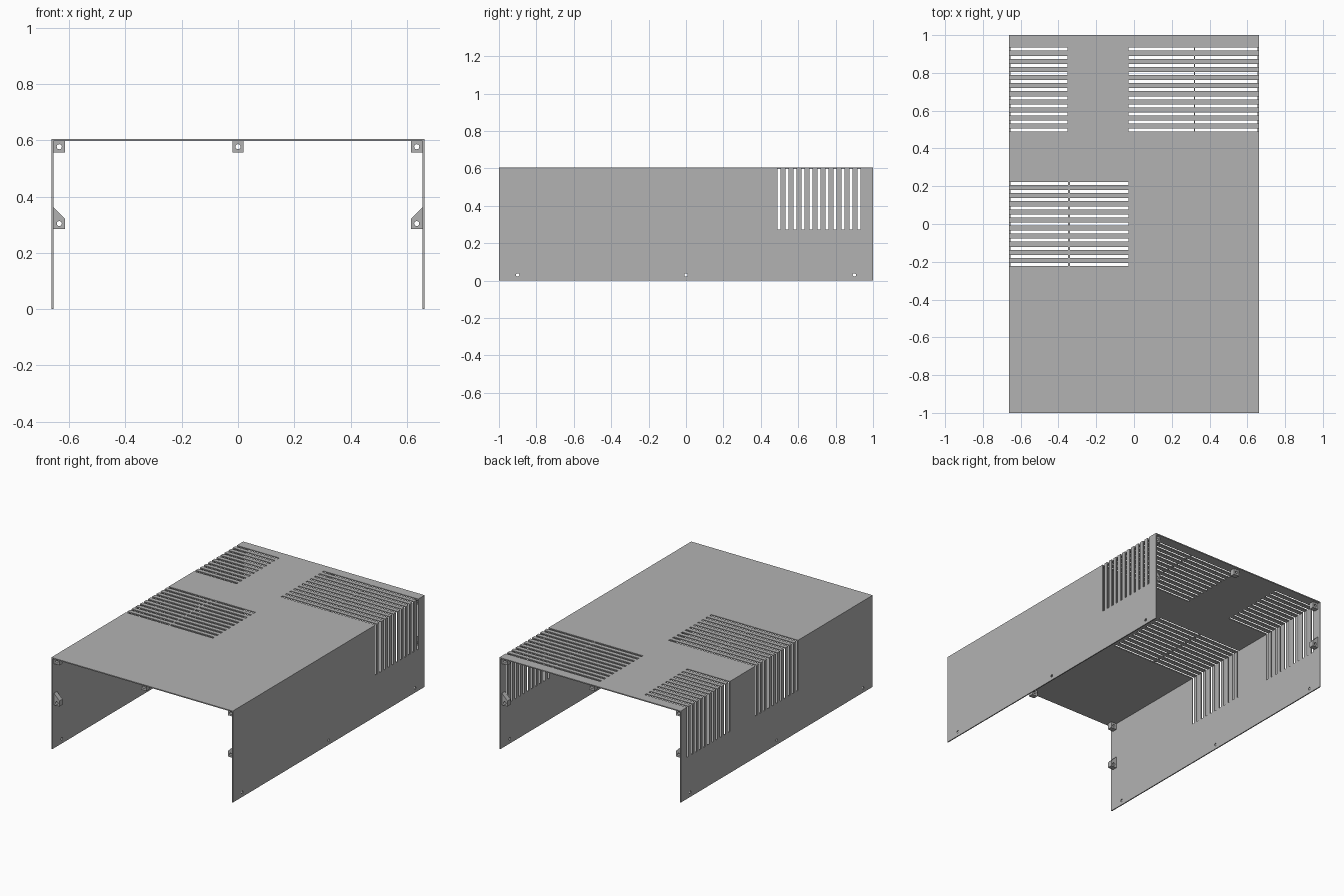
import bpy, bmesh, math
from mathutils import Matrix

cube = bpy.data.objects.get("Cube")
if cube:
    bpy.data.objects.remove(cube, do_unlink=True)

W, H, T = 0.662, 0.604, 0.007      # half width, height, sheet thickness
SLOT, PITCH, COUNT = 0.016, 0.0429, 11

grey = bpy.data.materials.new("sheet_grey")
grey.use_nodes = True
colour = (0.45, 0.45, 0.45, 1)
grey.diffuse_color = colour
grey.node_tree.nodes["Principled BSDF"].inputs["Base Color"].default_value = colour


def add_prism(bm, profile, y0, y1):
    """Extrude an x-z outline from y0 to y1."""
    face = bm.faces.new([bm.verts.new((x, y0, z)) for x, z in profile])
    out = bmesh.ops.extrude_face_region(bm, geom=[face])
    verts = [v for v in out["geom"] if isinstance(v, bmesh.types.BMVert)]
    bmesh.ops.translate(bm, verts=verts, vec=(0, y1 - y0, 0))


def add_rod(bm, centre, axis, radius, length):
    turn = Matrix.Rotation(math.pi / 2, 4, 'Y' if axis == 'X' else 'X')
    bmesh.ops.create_cone(bm, cap_ends=True, segments=20, radius1=radius, radius2=radius,
                          depth=length, matrix=Matrix.Translation(centre) @ turn)


def finish(bm, name):
    bmesh.ops.recalc_face_normals(bm, faces=bm.faces)
    mesh = bpy.data.meshes.new(name)
    bm.to_mesh(mesh)
    bm.free()
    mesh.materials.append(grey)
    obj = bpy.data.objects.new(name, mesh)
    bpy.context.collection.objects.link(obj)
    return obj


def cut(obj, cutter):
    cutter.hide_render = True
    mod = obj.modifiers.new("holes", 'BOOLEAN')
    mod.operation, mod.solver, mod.object = 'DIFFERENCE', 'EXACT', cutter
    bpy.context.view_layer.objects.active = obj
    bpy.ops.object.modifier_apply(modifier=mod.name)
    bpy.data.objects.remove(cutter, do_unlink=True)


# Folded cover: roof and two side walls in one sheet
bm = bmesh.new()
add_prism(bm, [(-W, 0), (-W, H), (W, H), (W, 0),
               (W - T, 0), (W - T, H - T), (T - W, H - T), (T - W, 0)], -1, 1)
cover = finish(bm, "cover")


# Vent slots: some wrap over the roof edge and down the wall
def wrapped_slot(side, inner_x):
    inner, out = side * (W - 0.03), side * (W + 0.03)
    return [(inner_x, H + 0.03), (out, H + 0.03), (out, 0.273),
            (inner, 0.273), (inner, H - 0.03), (inner_x, H - 0.03)]


def roof_slot(x0, x1):
    return [(x0, H - 0.03), (x0, H + 0.03), (x1, H + 0.03), (x1, H - 0.03)]


banks = [(0.711, wrapped_slot(-1, -0.352)),
         (0.711, roof_slot(-0.028, 0.317)),
         (0.711, wrapped_slot(1, 0.324)),
         (0.0, wrapped_slot(-1, -0.350)),
         (0.0, roof_slot(-0.340, -0.028))]
bm = bmesh.new()
for centre, profile in banks:
    for i in range(COUNT):
        y = centre + (i - (COUNT - 1) / 2) * PITCH
        add_prism(bm, profile, y - SLOT / 2, y + SLOT / 2)

# Screw holes along the lower edge of both walls
for y in (-0.9, 0, 0.9):
    for side in (-1, 1):
        add_rod(bm, (side * W, y, 0.03), 'X', 0.009, 0.08)
cut(cover, finish(bm, "cover_cutter"))


# Mounting lugs inside both open ends, each with a screw hole
def lug(name, profile, hole, end):
    y0, y1 = sorted((end * 0.982, end * 0.95))
    bm = bmesh.new()
    add_prism(bm, profile, y0, y1)
    obj = finish(bm, name)
    bm = bmesh.new()
    add_rod(bm, (hole[0], end * 0.966, hole[1]), 'Y', 0.009, 0.1)
    cut(obj, finish(bm, name + "_cutter"))


S, top = 0.04, H - T               # lug size, underside of roof
for end, end_name in ((-1, "front"), (1, "back")):
    lug(end_name + "_middle_lug",
        [(-S / 2, top), (S / 2, top), (S / 2, top - S), (-S / 2, top - S)],
        (0, top - S / 2), end)
    for side, side_name in ((1, "left"), (-1, "right")):
        wall, tip = side * (W - T), side * (W - T - S)
        mid = (wall + tip) / 2
        lug(f"{end_name}_{side_name}_corner_lug",
            [(wall, top), (tip, top), (tip, top - S), (wall, top - S)],
            (mid, top - S / 2), end)
        lug(f"{end_name}_{side_name}_wall_lug",
            [(wall, 0.285), (wall, 0.362), (tip, 0.322), (tip, 0.285)],
            (mid, 0.304), end)
